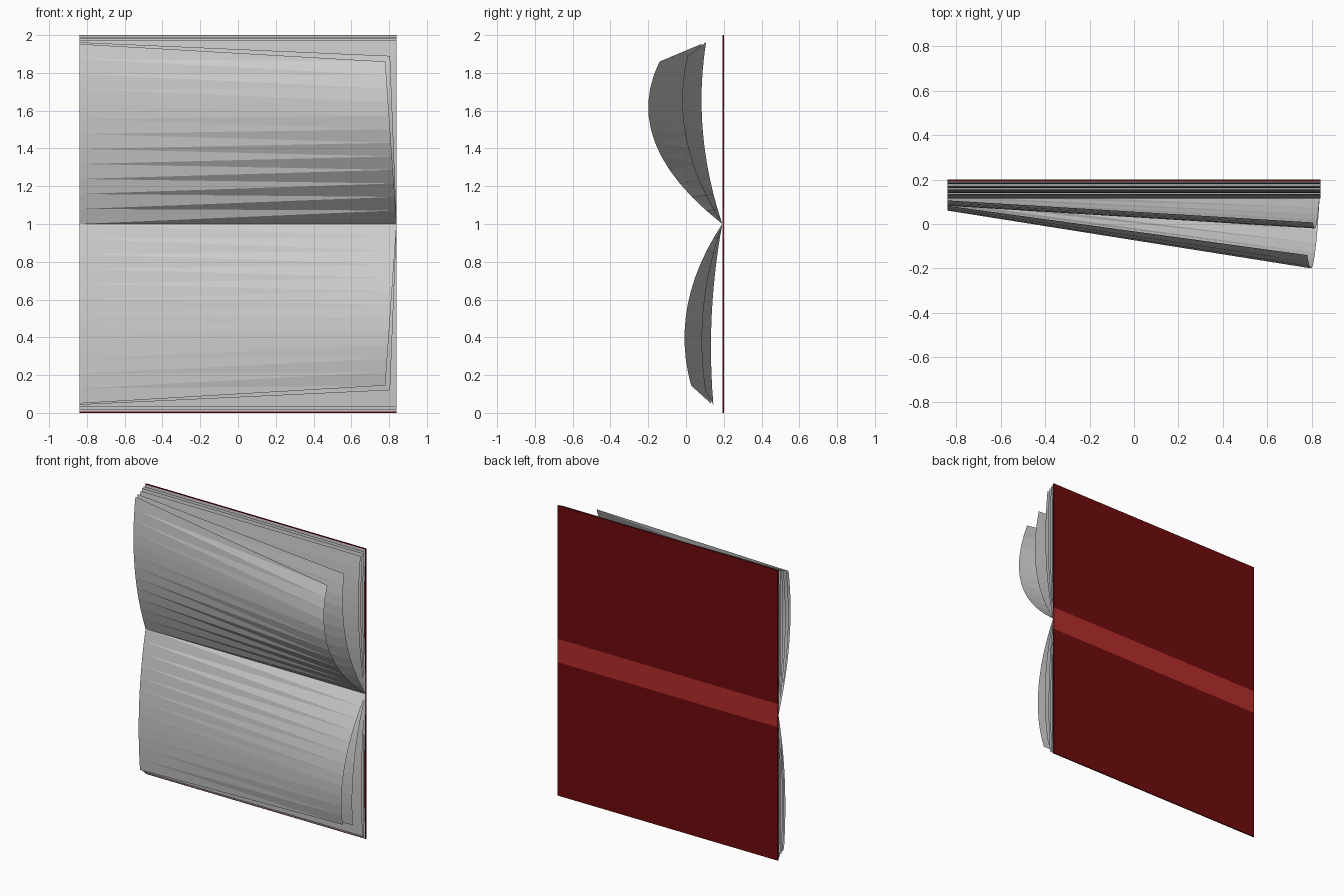
import bpy, bmesh
from math import sqrt

if "Cube" in bpy.data.objects:
    bpy.data.objects.remove(bpy.data.objects["Cube"])

W = 0.84        # half length along the spine
GUTTER = 0.192  # y where all leaves meet
SEG = 12


def colour(name, rgb):
    m = bpy.data.materials.new(name)
    m.diffuse_color = (*rgb, 1)
    m.use_nodes = True
    m.node_tree.nodes["Principled BSDF"].inputs["Base Color"].default_value = m.diffuse_color
    return m


def add_object(name, bm, mat=None):
    me = bpy.data.meshes.new(name)
    bm.to_mesh(me)
    bm.free()
    ob = bpy.data.objects.new(name, me)
    bpy.context.collection.objects.link(ob)
    if mat:
        me.materials.append(mat)
    return ob


def slab(name, z0, z1, mat):
    bm = bmesh.new()
    bmesh.ops.create_cube(bm, size=1)
    for v in bm.verts:
        v.co = (v.co.x * 2 * W, 0.196 + v.co.y * 0.008,
                (z0 + z1) / 2 + v.co.z * (z1 - z0))
    add_object(name, bm, mat)


def bulge(peak, tip, reach):
    """Parabolic page section as (depth, distance from gutter) points."""
    a = 2 * peak + 2 * sqrt(peak * (peak - tip))
    b = a - tip
    return [(a * u - b * u * u, reach * u)
            for u in (i / SEG for i in range(SEG + 1))]


def leaf(name, side, left, right, pull=0.0):
    """Sheet lofted between a left and a right section, right edge pulled in."""
    bm = bmesh.new()
    rows = []
    for i, ((dl, hl), (dr, hr)) in enumerate(zip(bulge(*left), bulge(*right))):
        rows.append((bm.verts.new((-W, GUTTER - dl, 1 + side * hl)),
                     bm.verts.new((W - pull * i / SEG, GUTTER - dr, 1 + side * hr))))
    for (l0, r0), (l1, r1) in zip(rows, rows[1:]):
        for tri in ((l0, r0, r1), (l0, r1, l1)):
            bm.faces.new(tri if side > 0 else tri[::-1])
    add_object(name, bm)


# cover boards and spine
dark = colour("cover_red", (0.16, 0.003, 0.004))
bright = colour("spine_red", (0.45, 0.025, 0.025))
slab("lower_cover", 0, 0.92, dark)
slab("spine", 0.92, 1.08, bright)
slab("upper_cover", 1.08, 2, dark)

# leaves lying evenly: (peak depth, tip depth, reach)
upper_flat = [(0.012, 0.006, 0.998), (0.03, 0.02, 0.99),
              (0.052, 0.036, 0.983), (0.077, 0.056, 0.972)]
lower_flat = [(0.012, 0.006, 0.992), (0.026, 0.018, 0.983),
              (0.045, 0.032, 0.97)]
for side, label, stack in ((1, "upper", upper_flat), (-1, "lower", lower_flat)):
    for n, s in enumerate(stack):
        leaf(f"{label}_page_{n + 1}", side, s, s)

# leaves lifting at the right-hand corner
leaf("upper_lifted_page", 1, (0.11, 0.086, 0.962), (0.212, 0.185, 0.89), 0.035)
leaf("upper_top_page", 1, (0.132, 0.11, 0.953), (0.392, 0.332, 0.86), 0.06)
leaf("lower_lifted_page", -1, (0.06, 0.047, 0.957), (0.11, 0.09, 0.88), 0.035)
leaf("lower_top_page", -1, (0.075, 0.06, 0.95), (0.2, 0.165, 0.855), 0.06)
